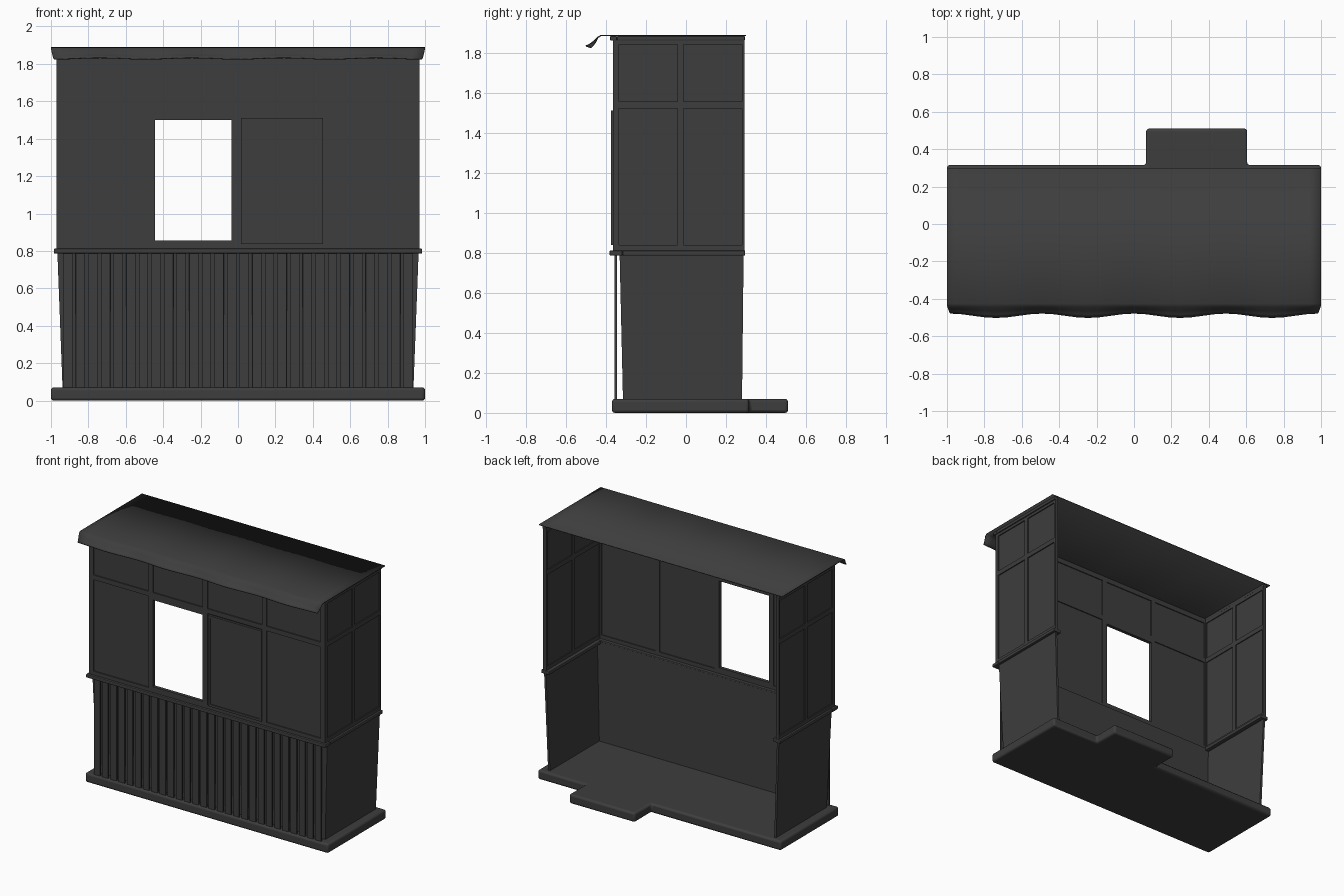
import bpy, bmesh
from math import pi, cos, radians

if "Cube" in bpy.data.objects:
    bpy.data.objects.remove(bpy.data.objects["Cube"], do_unlink=True)

# One charcoal paint for everything
charcoal = bpy.data.materials.new("charcoal")
charcoal.use_nodes = True
tone = (0.047, 0.047, 0.047, 1)
charcoal.diffuse_color = tone
bsdf = next(n for n in charcoal.node_tree.nodes if n.type == "BSDF_PRINCIPLED")
bsdf.inputs["Base Color"].default_value = tone
bsdf.inputs["Roughness"].default_value = 0.8


def finish(name, bm, bevel=0, segments=2, smooth=False):
    bmesh.ops.recalc_face_normals(bm, faces=bm.faces)
    mesh = bpy.data.meshes.new(name)
    bm.to_mesh(mesh)
    bm.free()
    obj = bpy.data.objects.new(name, mesh)
    bpy.context.collection.objects.link(obj)
    mesh.materials.append(charcoal)
    if bevel:
        mod = obj.modifiers.new("Bevel", "BEVEL")
        mod.width, mod.segments = bevel, segments
        mod.limit_method, mod.angle_limit = "ANGLE", radians(40)
    if smooth:
        bpy.ops.object.select_all(action="DESELECT")
        obj.select_set(True)
        bpy.context.view_layer.objects.active = obj
        bpy.ops.object.shade_smooth_by_angle(angle=radians(40))
    return obj


def add_box(bm, x, y, z):
    """Box between (low, high) pairs on each axis."""
    verts = bmesh.ops.create_cube(bm, size=1)["verts"]
    for v in verts:
        v.co = [(a + b) / 2 + c * (b - a) for c, (a, b) in zip(v.co, (x, y, z))]


def boxes(name, items, bevel=0):
    bm = bmesh.new()
    for item in items:
        add_box(bm, *item)
    return finish(name, bm, bevel)


# Floor slab with the rear doorstep
bm = bmesh.new()
outline = [(-1, -.37), (1, -.37), (1, .315), (.605, .315), (.605, .51),
           (.065, .51), (.065, .315), (-1, .315)]
face = bm.faces.new([bm.verts.new((x, y, 0)) for x, y in outline])
for v in bmesh.ops.extrude_face_region(bm, geom=[face])["geom"]:
    if isinstance(v, bmesh.types.BMVert):
        v.co.z = .07
finish("floor_slab", bm, .015, 3, True)

# Lower walls: tapered three-sided shell, open at the back
bm = bmesh.new()
rings = []
for w, front, back, z in ((.938, -.315, .28, .065), (.966, -.332, .288, .8)):
    rings.append([bm.verts.new((x, y, z)) for x, y in
                  ((-w, back), (-w, front), (w, front), (w, back))])
for i in range(3):
    bm.faces.new((rings[0][i], rings[0][i + 1], rings[1][i + 1], rings[1][i]))
lower = finish("lower_walls", bm)
# keep the thickness on the inner side of the shell
normal = lower.data.polygons[1].normal
shell = lower.modifiers.new("Solidify", "SOLIDIFY")
shell.thickness, shell.offset = .016, (-1 if normal.y < 0 else 1)
shell.use_even_offset = True

# Upright slats on the counter front
count = 28
pitch = 1.82 / (count - 1)
boxes("front_slats", [((-.91 + i * pitch - .025, -.91 + i * pitch + .025),
                       (-.358, -.345), (.068, .788)) for i in range(count)], .002)

# Counter rail and top trim run along the front and both sides
def band(name, w, front, back, depth, z):
    items = [((-w, w), (front, front + depth), z)]
    for s in (-1, 1):
        items.append((sorted((s * w, s * (w - depth))), (front + depth, back), z))
    return boxes(name, items, .006)


band("counter_rail", .985, -.382, .296, .065, (.786, .812))
band("top_trim", .978, -.38, .295, .035, (1.86, 1.884))

# Upper walls: framing bars around recessed panels
LOW, MID, HIGH = (.81, .84), (1.52, 1.555), (1.84, 1.865)
FRONT_Y, PANEL_Y = (-.365, -.34), (-.357, -.347)
posts = [(-.97, -.935), (-.48, -.445), (-.035, .005), (.455, .49), (.935, .97)]
bars = [(p, FRONT_Y, (.81, 1.865)) for p in posts]
bars += [((a[1], b[0]), FRONT_Y, z) for a, b in zip(posts, posts[1:])
         for z in (LOW, MID, HIGH)]
boxes("front_frame", bars)

panels = []
for i, (a, b) in enumerate(zip(posts, posts[1:])):
    panels.append(((a[1], b[0]), PANEL_Y, (MID[1], HIGH[0])))
    if i != 1:                       # serving window stays open
        panels.append(((a[1], b[0]), PANEL_Y, (LOW[1], MID[0])))
boxes("front_panels", panels)
boxes("window_frame", [((-.445, -.035), FRONT_Y, z) for z in ((.838, .855), (1.5, 1.522))])

side_posts = [(-.34, -.335), (-.043, -.012), (.28, .292)]
for side, s in (("left", 1), ("right", -1)):
    frame_x, panel_x = sorted((s * .97, s * .945)), sorted((s * .962, s * .952))
    bars = [(frame_x, p, (.81, 1.865)) for p in side_posts]
    panels = []
    for a, b in zip(side_posts, side_posts[1:]):
        span = (a[1], b[0])
        bars += [(frame_x, span, z) for z in (LOW, MID, HIGH)]
        panels += [(panel_x, span, (LOW[1], MID[0])), (panel_x, span, (MID[1], HIGH[0]))]
    boxes(side + "_frame", bars)
    boxes(side + "_panels", panels)

# Sliding shutter with a raised border, beside the window
x0, x1, z0, z1, t = .015, .455, .838, 1.512, .017
boxes("shutter_panel", [((x0, x1), (-.368, -.356), (z0, z1))])
boxes("shutter_border", [((x0, x0 + t), (-.374, -.366), (z0, z1)),
                         ((x1 - t, x1), (-.374, -.366), (z0, z1)),
                         ((x0 + t, x1 - t), (-.374, -.366), (z0, z0 + t)),
                         ((x0 + t, x1 - t), (-.374, -.366), (z1 - t, z1))])

# Roof sheet whose front edge rolls down into a wavy awning lip
bm = bmesh.new()
profile = [(.3, 1.886, 0), (-.425, 1.886, 0), (-.44, 1.876, .1), (-.452, 1.853, .4),
           (-.465, 1.836, .7), (-.477, 1.825, 1)]
columns = []
steps = 32
for i in range(steps + 1):
    u = -1 + 2 * i / steps
    wave = .5 + .5 * cos(4 * pi * u + pi)      # four outward swells
    columns.append([bm.verts.new((u * (1 - .016 * k), y - .024 * k * wave,
                                  z + .008 * k * wave)) for y, z, k in profile])
for a, b in zip(columns, columns[1:]):
    for j in range(len(profile) - 1):
        bm.faces.new((a[j], b[j], b[j + 1], a[j + 1]))
roof = finish("awning_roof", bm, smooth=True)
sheet = roof.modifiers.new("Solidify", "SOLIDIFY")
sheet.thickness, sheet.offset = .006, 0
